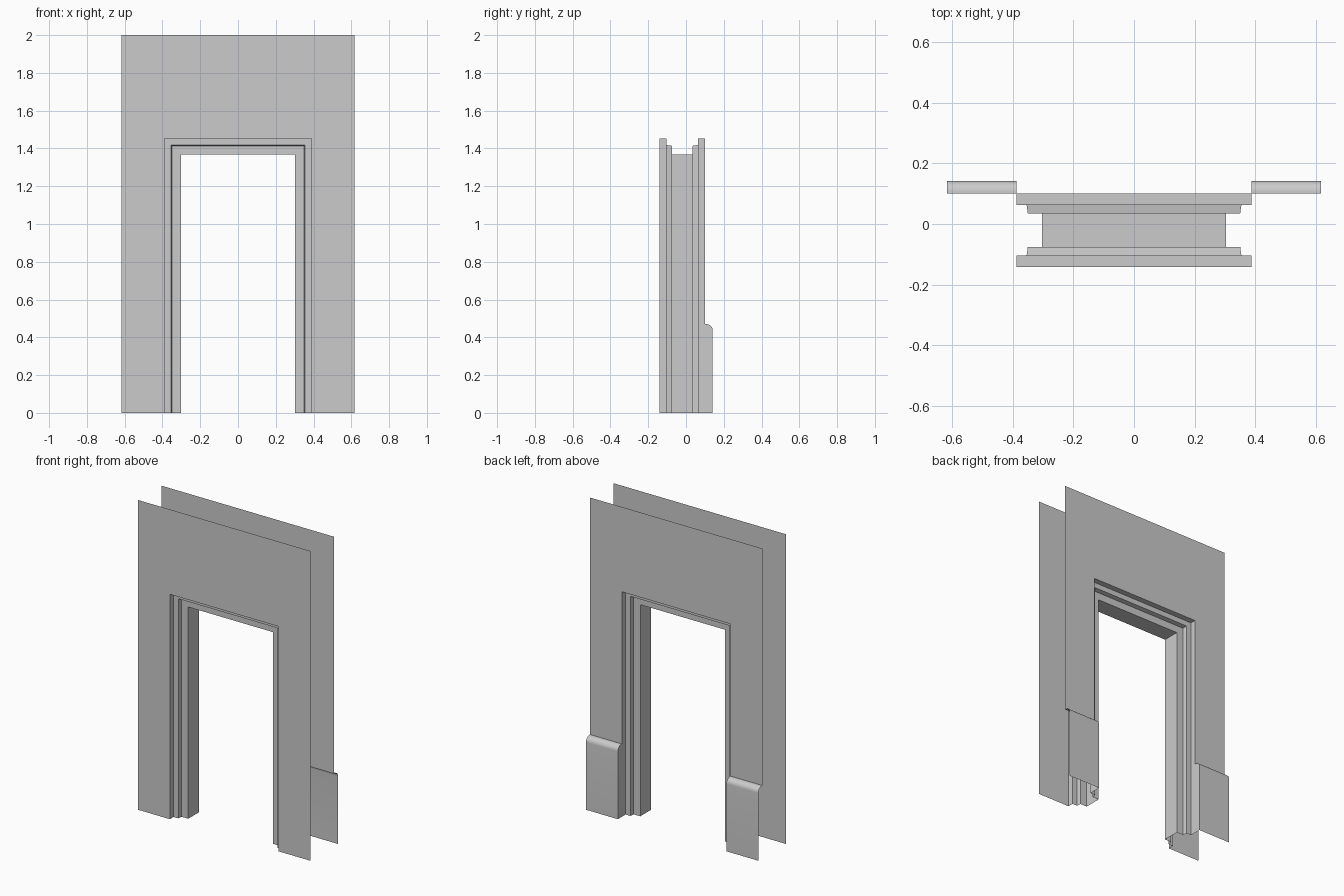
import bpy, math

if "Cube" in bpy.data.objects:
    bpy.data.objects.remove(bpy.data.objects["Cube"])

W, H = 0.616, 2.0             # half width and height of the wall
OPEN = 0.388                  # half width of the opening in the wall faces
RISE = 1.064                  # opening height above its half width
YF, YB, YP = -0.1415, 0.100, 0.1415   # front face, back face, plinth face
PLINTH_H = 0.47


def make(name, verts, faces, smooth=False):
    me = bpy.data.meshes.new(name)
    me.from_pydata(verts, [], faces)
    me.update()
    ob = bpy.data.objects.new(name, me)
    bpy.context.collection.objects.link(ob)
    if smooth:
        bpy.ops.object.select_all(action='DESELECT')
        bpy.context.view_layer.objects.active = ob
        ob.select_set(True)
        bpy.ops.object.shade_smooth_by_angle(angle=math.radians(35))
    return ob


def wall_sheet(name, y, z0, flip):
    # arch-shaped sheet whose legs end at z0
    top = OPEN + RISE
    pts = [(-W, z0), (-OPEN, z0), (-OPEN, top), (OPEN, top),
           (OPEN, z0), (W, z0), (W, H), (-W, H)]
    verts = [(x, y, z) for x, z in pts]
    faces = [(0, 1, 2, 7), (2, 3, 6, 7), (3, 4, 5, 6)]
    make(name, verts, [f[::-1] for f in faces] if flip else faces)


wall_sheet("front_wall", YF, 0.0, False)
wall_sheet("back_wall", YB, PLINTH_H, True)

# stepped door lining: (half width, y) profile swept round the opening
profile = [(OPEN, YF), (OPEN, -0.104), (0.354, -0.104), (0.350, -0.075),
           (0.303, -0.075), (0.303, 0.034), (0.350, 0.034), (0.354, 0.063),
           (OPEN, 0.063), (OPEN, YB)]
verts, faces = [], []
for d, y in profile:
    z = d + RISE
    verts += [(-d, y, 0), (-d, y, z), (d, y, z), (d, y, 0)]
for i in range(len(profile) - 1):
    for k in range(3):
        a = 4 * i + k
        faces.append((a, a + 4, a + 5, a + 1))
make("door_lining", verts, [f[::-1] for f in faces])

# rounded plinths on the back, open at the outer end, capped at the door
N = 8
curve = [(YB, PLINTH_H)]
for i in range(N + 1):
    a = math.pi / 2 * (1 - i / N)
    curve.append((YB + 0.008 + (YP - YB - 0.008) * math.cos(a),
                  PLINTH_H - 0.035 + 0.035 * math.sin(a)))
curve.append((YP, 0.0))
n = len(curve)
for side, label in ((-1, "left"), (1, "right")):
    verts = [(side * OPEN, y, z) for y, z in curve]
    verts += [(side * W, y, z) for y, z in curve]
    verts.append((side * OPEN, YB, 0.0))
    faces = [(i, i + 1, n + i + 1, n + i) for i in range(n - 1)]
    faces.append(tuple(range(n - 1, -1, -1)) + (2 * n,))
    if side < 0:
        faces = [f[::-1] for f in faces]
    make(label + "_plinth", verts, faces, smooth=True)
